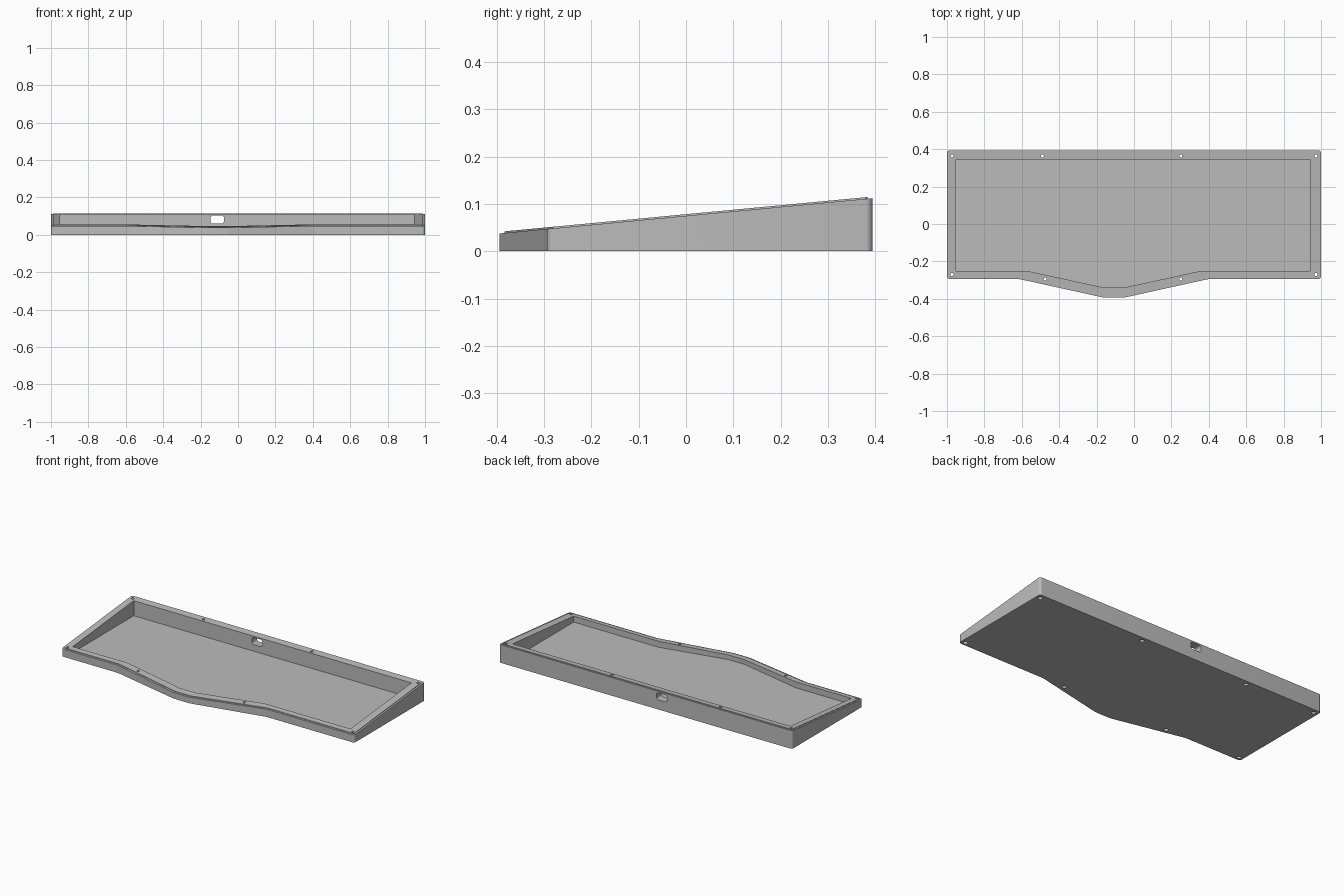
import bpy, bmesh
from math import radians
from mathutils import Vector, Matrix

cube = bpy.data.objects.get("Cube")
if cube:
    bpy.data.objects.remove(cube)

FLOOR = 0.018
LIP_HEIGHT = 0.0035
LIP_INSET = 0.0105

grey = bpy.data.materials.new("case_grey")
grey.use_nodes = True
grey.diffuse_color = (0.5, 0.5, 0.5, 1)
grey.node_tree.nodes["Principled BSDF"].inputs["Base Color"].default_value = (0.5, 0.5, 0.5, 1)


def slope(y):
    """Height of the tilted rim at depth y."""
    return 0.0375 + 0.0945 * (y + 0.394)


def inset(points, d):
    """Move a counter-clockwise outline inwards by d with mitred corners."""
    pts = [Vector(p) for p in points]
    result = []
    for i, p in enumerate(pts):
        a = (p - pts[i - 1]).normalized()
        b = (pts[(i + 1) % len(pts)] - p).normalized()
        na, nb = Vector((-a.y, a.x)), Vector((-b.y, b.x))
        result.append(p + (na + nb) * d / (1 + na.dot(nb)))
    return result


def finish(bm, name):
    bmesh.ops.recalc_face_normals(bm, faces=bm.faces[:])
    mesh = bpy.data.meshes.new(name)
    bm.to_mesh(mesh)
    bm.free()
    mesh.materials.append(grey)
    obj = bpy.data.objects.new(name, mesh)
    bpy.context.collection.objects.link(obj)
    return obj


def prism(name, outline, bottom, top, radius=0):
    """Extrude an outline, round its upright edges, then shape its top by top(y)."""
    bm = bmesh.new()
    base = bm.faces.new([bm.verts.new((p[0], p[1], bottom)) for p in outline])
    ext = bmesh.ops.extrude_face_region(bm, geom=[base])["geom"]
    bmesh.ops.translate(bm, vec=(0, 0, 1),
                        verts=[v for v in ext if isinstance(v, bmesh.types.BMVert)])
    if radius:
        upright = [e for e in bm.edges if abs(e.verts[0].co.z - e.verts[1].co.z) > 0.5]
        bmesh.ops.bevel(bm, geom=upright, offset=radius, segments=6,
                        profile=0.5, affect='EDGES')
    for v in bm.verts:
        if v.co.z > bottom + 0.5:
            v.co.z = top(v.co.y)
    return finish(bm, name)


def cylinder(name, x, y, radius, z0, z1):
    bm = bmesh.new()
    bmesh.ops.create_cone(bm, cap_ends=True, segments=20, radius1=radius, radius2=radius,
                          depth=z1 - z0, matrix=Matrix.Translation((x, y, (z0 + z1) / 2)))
    return finish(bm, name)


def combine(target, tool, operation):
    tool.hide_render = True
    mod = target.modifiers.new(tool.name, 'BOOLEAN')
    mod.operation, mod.solver, mod.object = operation, 'EXACT', tool
    bpy.context.view_layer.objects.active = target
    bpy.ops.object.modifier_apply(modifier=mod.name)
    bpy.data.objects.remove(tool)


# Tray body with the front bulge
outer = [(-1, -0.294), (-0.615, -0.294), (-0.16, -0.394), (-0.055, -0.394),
         (0.4, -0.294), (1, -0.294), (1, 0.394), (-1, 0.394)]
case = prism("case_tray", outer, 0, slope, 0.015)

# Raised lip set in from the outer edge
lip = prism("rim_lip", inset(outer, LIP_INSET), 0.01, lambda y: slope(y) + LIP_HEIGHT, 0.01)
combine(case, lip, 'UNION')

# Recess with a level floor
recess = [(-0.953, -0.25), (-0.575, -0.25), (-0.16, -0.34), (-0.052, -0.34),
          (0.36, -0.25), (0.942, -0.25), (0.942, 0.345), (-0.953, 0.345)]
combine(case, prism("recess_cutter", recess, FLOOR, lambda y: 0.3), 'DIFFERENCE')

# Screw holes with head pockets underneath
screws = [(s * 0.973, y) for s in (-1, 1) for y in (-0.27, 0.364)]
screws += [(-0.49, 0.364), (0.25, 0.364), (-0.475, -0.294), (0.25, -0.294)]
for x, y in screws:
    combine(case, cylinder("screw_cutter", x, y, 0.008, -0.1, 0.3), 'DIFFERENCE')
    combine(case, cylinder("pocket_cutter", x, y, 0.013, -0.1, 0.014), 'DIFFERENCE')

# Cable opening through the back wall
w, h = 0.036, 0.0215
port = prism("port_cutter", [(-w, -h), (w, -h), (w, h), (-w, h)], 0, lambda y: 0.2, 0.013)
port.data.transform(Matrix.Translation((-0.111, 0.47, 0.081)) @ Matrix.Rotation(radians(90), 4, 'X'))
combine(case, port, 'DIFFERENCE')

bpy.ops.object.select_all(action='DESELECT')
case.select_set(True)
bpy.context.view_layer.objects.active = case
bpy.ops.object.shade_smooth_by_angle(angle=radians(30))
